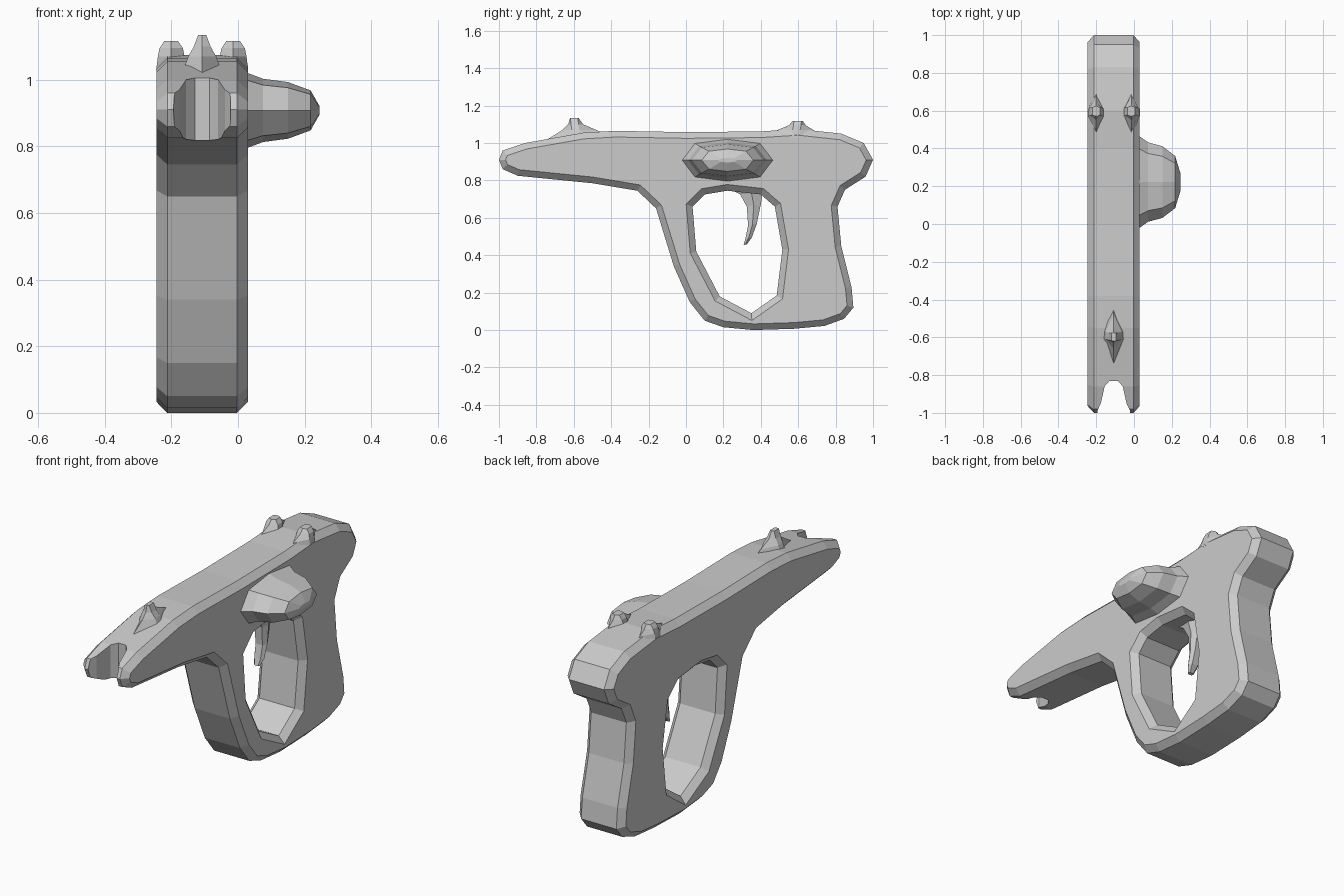
import bpy, bmesh
from mathutils import Matrix

if "Cube" in bpy.data.objects:
    bpy.data.objects.remove(bpy.data.objects["Cube"])

CX = -0.1075      # centre plane of the flat body
HALF = 0.1375     # half its thickness
BEV = 0.033       # chamfer


def loft(name, rings):
    """Skin a list of equal-length rings and cap both ends."""
    bm = bmesh.new()
    vs = [[bm.verts.new(p) for p in r] for r in rings]
    n = len(rings[0])
    for a, b in zip(vs, vs[1:]):
        for i in range(n):
            j = (i + 1) % n
            bm.faces.new((a[i], a[j], b[j], b[i]))
    bm.faces.new(vs[0])
    bm.faces.new(vs[-1])
    bmesh.ops.recalc_face_normals(bm, faces=bm.faces)
    me = bpy.data.meshes.new(name)
    bm.to_mesh(me)
    bm.free()
    ob = bpy.data.objects.new(name, me)
    bpy.context.collection.objects.link(ob)
    return ob


# Body: side profile (y, z) with the finger opening as a second spline
outer = [(-1, .91), (-.98, .96), (-.86, 1.0), (-.72, 1.025), (-.55, 1.055), (-.38, 1.065),
         (0, 1.058), (.4, 1.062), (.6, 1.075), (.83, 1.05), (.95, 1.0), (1, .91),
         (.96, .82), (.85, .75), (.81, .66), (.83, .45), (.885, .23), (.895, .12),
         (.845, .06), (.74, .022), (.58, .007), (.36, 0), (.2, .015), (.1, .05),
         (.02, .15), (-.065, .34), (-.16, .65), (-.26, .745), (-.5, .785), (-.9, .825), (-.98, .86)]
hole = [(.035, .66), (.055, .42), (.18, .18), (.35, .09), (.485, .185), (.515, .43),
        (.475, .66), (.40, .725), (.22, .745), (.10, .725)]
cu = bpy.data.curves.new("body", 'CURVE')
cu.dimensions = '2D'
cu.fill_mode = 'BOTH'
cu.extrude = HALF - BEV
cu.bevel_depth = BEV
cu.bevel_resolution = 0
cu.offset = -BEV
for pts in (outer, hole):
    s = cu.splines.new('POLY')
    s.points.add(len(pts) - 1)
    for p, (y, z) in zip(s.points, pts):
        p.co = (y, z, 0, 1)
    s.use_cyclic_u = True
body = bpy.data.objects.new("body", cu)
bpy.context.collection.objects.link(body)
bpy.context.view_layer.objects.active = body
body.select_set(True)
bpy.ops.object.convert(target='MESH')
body = bpy.context.view_layer.objects.active
# profile x,y,depth -> world y,z,x
body.data.transform(Matrix(((0, 0, 1, CX), (1, 0, 0, 0), (0, 1, 0, 0), (0, 0, 0, 1))))
bm = bmesh.new()
bm.from_mesh(body.data)
bmesh.ops.remove_doubles(bm, verts=bm.verts, dist=0.0005)
bmesh.ops.recalc_face_normals(bm, faces=bm.faces)
for f in bm.faces:
    f.smooth = False
bm.to_mesh(body.data)
bm.free()

# Muzzle notch that leaves two prongs
notch = loft("muzzle_notch_cutter", [
    [(CX - w, y, .6), (CX + w, y, .6), (CX + w, y, 1.3), (CX - w, y, 1.3)]
    for y, w in ((-1.1, .09), (-.985, .085), (-.95, .068), (-.86, .048), (-.83, .022))])
notch.hide_render = True
notch.hide_set(True)
mod = body.modifiers.new("muzzle_notch", 'BOOLEAN')
mod.operation = 'DIFFERENCE'
mod.solver = 'EXACT'
mod.object = notch

# Side pod: eight-sided rings stepping out along x
PY, PZ = .222, .908
shape = [(1, 0), (.72, .8), (0, 1), (-.72, .8), (-1, 0), (-.72, -.8), (0, -1), (.72, -.8)]
loft("side_pod", [
    [(x, PY + a * ry, PZ + b * rz) for a, b in shape]
    for x, ry, rz in ((-.02, .25, .118), (.03, .242, .112), (.075, .21, .095),
                      (.15, .19, .085), (.218, .138, .06), (.245, .05, .012))])

# Trigger: hexagonal section swept down a curved path (front y, back y, z, half width)
loft("trigger", [
    [(CX + w * k, yf + (yb - yf) * t, z + (yb - yf) * t * .15)
     for k, t in ((-.6, 0), (.6, 0), (1, .5), (.6, 1), (-.6, 1), (-1, .5))]
    for yf, yb, z, w in ((.20, .42, .77, .06), (.29, .41, .725, .045), (.325, .40, .66, .036),
                         (.332, .378, .56, .034), (.318, .352, .49, .03), (.308, .325, .455, .018))])


def sight(name, cx, rings):
    """Flared pointed bump: rings of (front y, mid y, back y, half width, z)."""
    loft(name, [[(cx, y0, z), (cx + w, ym - .02, z), (cx + w, ym + .02, z),
                 (cx, y1, z), (cx - w, ym + .02, z), (cx - w, ym - .02, z)]
                for y0, ym, y1, w, z in rings])


sight("front_sight", CX, [(-.74, -.59, -.36, .06, 1.02), (-.66, -.59, -.48, .042, 1.07),
                          (-.63, -.595, -.55, .025, 1.1), (-.62, -.598, -.575, .012, 1.135)])
for side, s in (("left", -1), ("right", 1)):
    sight(side + "_rear_sight", CX + s * .093,
          [(.42, .59, .74, .045, 1.03), (.49, .59, .68, .04, 1.07),
           (.55, .595, .64, .035, 1.095), (.57, .597, .625, .02, 1.117)])
